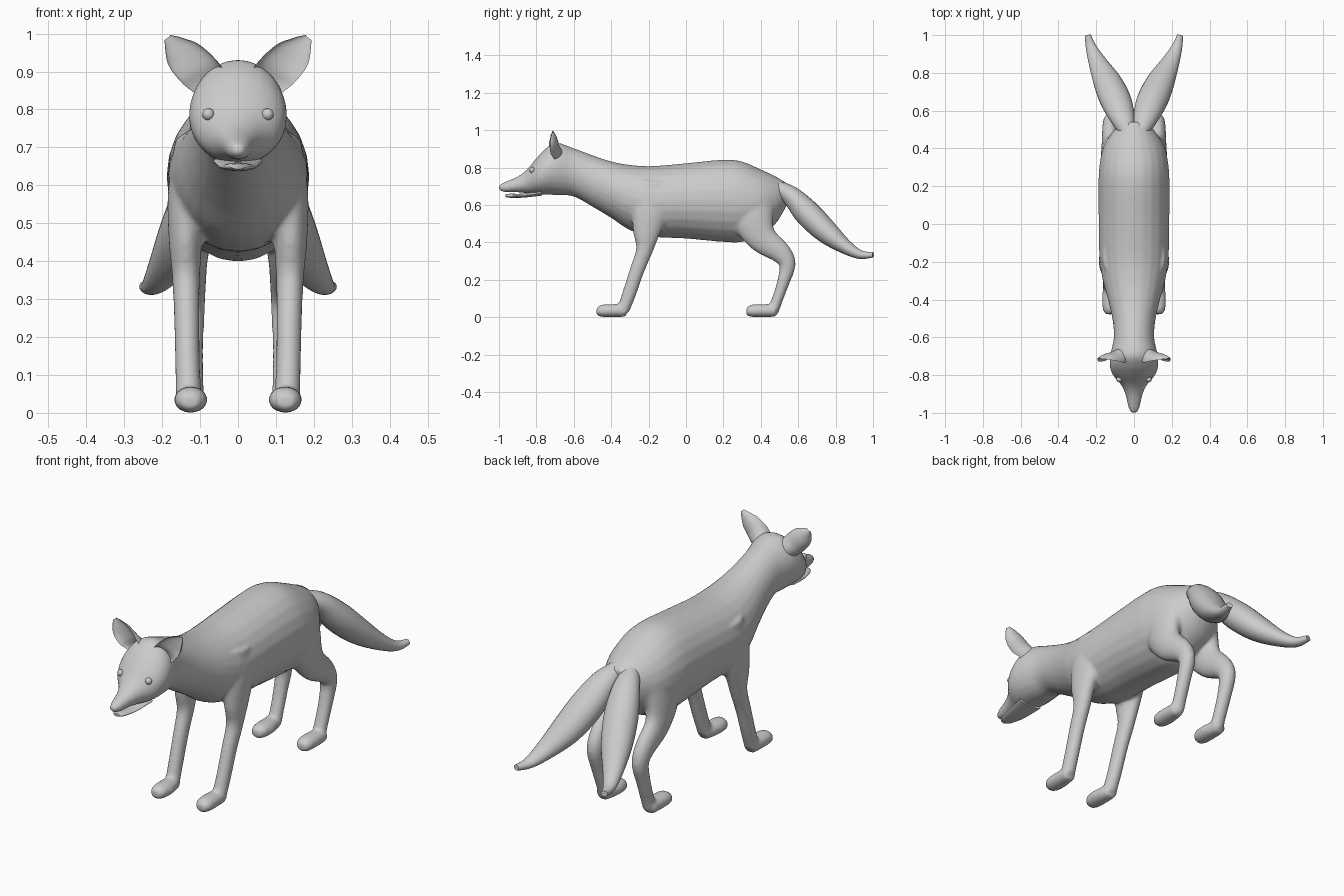
import bpy, bmesh, math
from mathutils import Vector

cube = bpy.data.objects.get("Cube")
if cube:
    bpy.data.objects.remove(cube, do_unlink=True)

grey = bpy.data.materials.new("plain grey")
grey.use_nodes = True
COLOUR = (0.6, 0.6, 0.6, 1)
grey.diffuse_color = COLOUR
for node in grey.node_tree.nodes:
    if node.type == 'BSDF_PRINCIPLED':
        node.inputs["Base Color"].default_value = COLOUR

SIDES, STEPS = 24, 5


def spline(rows):
    """Catmull-Rom interpolation through rows of numbers."""
    out = []
    for i in range(len(rows) - 1):
        a, b, c, d = (rows[min(max(i + k, 0), len(rows) - 1)] for k in (-1, 0, 1, 2))
        for step in range(STEPS):
            t = step / STEPS
            out.append([q + t / 2 * (r - p + t * (2 * p - 5 * q + 4 * r - s
                        + t * (3 * (q - r) + s - p))) for p, q, r, s in zip(a, b, c, d)])
    return out + [list(rows[-1])]


def finish(obj, angle=60):
    bpy.ops.object.select_all(action='DESELECT')
    obj.select_set(True)
    bpy.context.view_layer.objects.active = obj
    bpy.ops.object.shade_smooth_by_angle(angle=math.radians(angle))


def loft(name, rows, side=1, upright=False, cup=False):
    """Skin oval rings along a path of (x, y, z, half width, half depth)."""
    rows = spline([(r[0] * side, *r[1:]) for r in rows])
    pts = [Vector(r[:3]) for r in rows]
    bm = bmesh.new()
    rings = []
    for i, row in enumerate(rows):
        along = (pts[min(i + 1, len(pts) - 1)] - pts[max(i - 1, 0)]).normalized()
        if upright:
            along = Vector((0, 1, 0))
        across = Vector((1, 0, 0))
        across = (across - along * across.dot(along)).normalized()
        depth = along.cross(across)
        ring = []
        for k in range(SIDES):
            a = math.tau * k / SIDES
            d = math.sin(a)
            if cup and d < 0:
                d *= -0.45
            ring.append(bm.verts.new(pts[i] + across * row[3] * math.cos(a) + depth * row[4] * d))
        rings.append(ring)
    for lower, upper in zip(rings, rings[1:]):
        for k in range(SIDES):
            n = (k + 1) % SIDES
            bm.faces.new((lower[k], lower[n], upper[n], upper[k]))
    bm.faces.new(rings[0])
    bm.faces.new(rings[-1])
    bmesh.ops.recalc_face_normals(bm, faces=bm.faces)
    mesh = bpy.data.meshes.new(name)
    bm.to_mesh(mesh)
    bm.free()
    mesh.materials.append(grey)
    obj = bpy.data.objects.new(name, mesh)
    bpy.context.collection.objects.link(obj)
    finish(obj)
    return obj


# Head, neck and trunk: (y, bottom, top, half width)
TRUNK = [(-1.0, .68, .708, .016), (-.97, .668, .722, .03), (-.9, .667, .752, .047),
         (-.85, .662, .79, .07), (-.8, .657, .85, .112), (-.75, .655, .902, .129),
         (-.69, .652, .932, .125), (-.6, .645, .903, .107), (-.5, .59, .866, .115),
         (-.4, .53, .833, .138), (-.3, .465, .814, .165), (-.18, .43, .808, .183),
         (0, .42, .823, .187), (.2, .402, .842, .188), (.3, .402, .832, .184),
         (.4, .44, .79, .165), (.48, .5, .752, .12), (.54, .6, .715, .06)]
skin = [loft("body", [(0, y, (b + t) / 2, w, (t - b) / 2) for y, b, t, w in TRUNK], upright=True)]

FRONT_LEG = [(.115, -.17, .72, .05, .10), (.13, -.19, .58, .055, .10), (.138, -.21, .46, .045, .075),
             (.137, -.222, .36, .037, .046), (.135, -.262, .25, .034, .039),
             (.133, -.302, .13, .033, .037), (.13, -.335, .04, .034, .034)]
HIND_LEG = [(.09, .36, .64, .075, .12), (.115, .36, .52, .06, .11), (.125, .41, .42, .047, .08),
            (.126, .505, .345, .042, .058), (.125, .542, .28, .038, .044),
            (.125, .518, .18, .034, .033), (.123, .483, .08, .033, .03), (.122, .465, .035, .033, .033)]
PAW = [(.127, -.478, .03, .024, .02), (.125, -.45, .034, .041, .033),
       (.125, -.39, .035, .044, .035), (.13, -.32, .035, .034, .034)]
TAIL = [(.03, .47, .70, .035, .035), (.06, .56, .65, .065, .052), (.095, .65, .555, .082, .07),
        (.14, .75, .457, .075, .063), (.19, .85, .378, .05, .04), (.225, .93, .335, .03, .024),
        (.245, 1.0, .333, .016, .014)]
EAR = [(.075, -.715, .872, .05, .055), (.105, -.725, .903, .054, .05), (.145, -.725, .943, .048, .04),
       (.17, -.72, .972, .028, .025), (.186, -.715, .99, .01, .01)]

for side, word in ((1, "left"), (-1, "right")):
    # Legs and paws, blended into the body below
    skin.append(loft(word + "_front_leg", FRONT_LEG, side))
    skin.append(loft(word + "_hind_leg", HIND_LEG, side))
    skin.append(loft(word + "_front_paw", PAW, side, upright=True))
    skin.append(loft(word + "_hind_paw", [(x, y + .8, z, w, h) for x, y, z, w, h in PAW],
                     side, upright=True))
    # Tails and cupped ears
    loft(word + "_tail", TAIL, side)
    loft(word + "_ear", EAR, side, cup=True)
    # Eyes
    bpy.ops.mesh.primitive_uv_sphere_add(segments=16, ring_count=10, radius=.016,
                                         location=(.078 * side, -.822, .787))
    eye = bpy.context.object
    eye.name = word + "_eye"
    eye.data.materials.append(grey)
    finish(eye)

# Lower jaw
loft("lower_jaw", [(0, -.965, .65, .018, .007), (0, -.94, .649, .033, .011),
                   (0, -.87, .65, .05, .011), (0, -.77, .664, .065, .014)], upright=True)

# Blend the trunk and legs into one smooth skin
bpy.ops.object.select_all(action='DESELECT')
for part in skin:
    part.select_set(True)
body = skin[0]
bpy.context.view_layer.objects.active = body
bpy.ops.object.join()
remesh = body.modifiers.new("blend", 'REMESH')
remesh.mode = 'VOXEL'
remesh.voxel_size = .009
smooth = body.modifiers.new("soften", 'SMOOTH')
smooth.factor = .5
smooth.iterations = 7
for name in ("blend", "soften"):
    bpy.ops.object.modifier_apply(modifier=name)
finish(body, 80)
